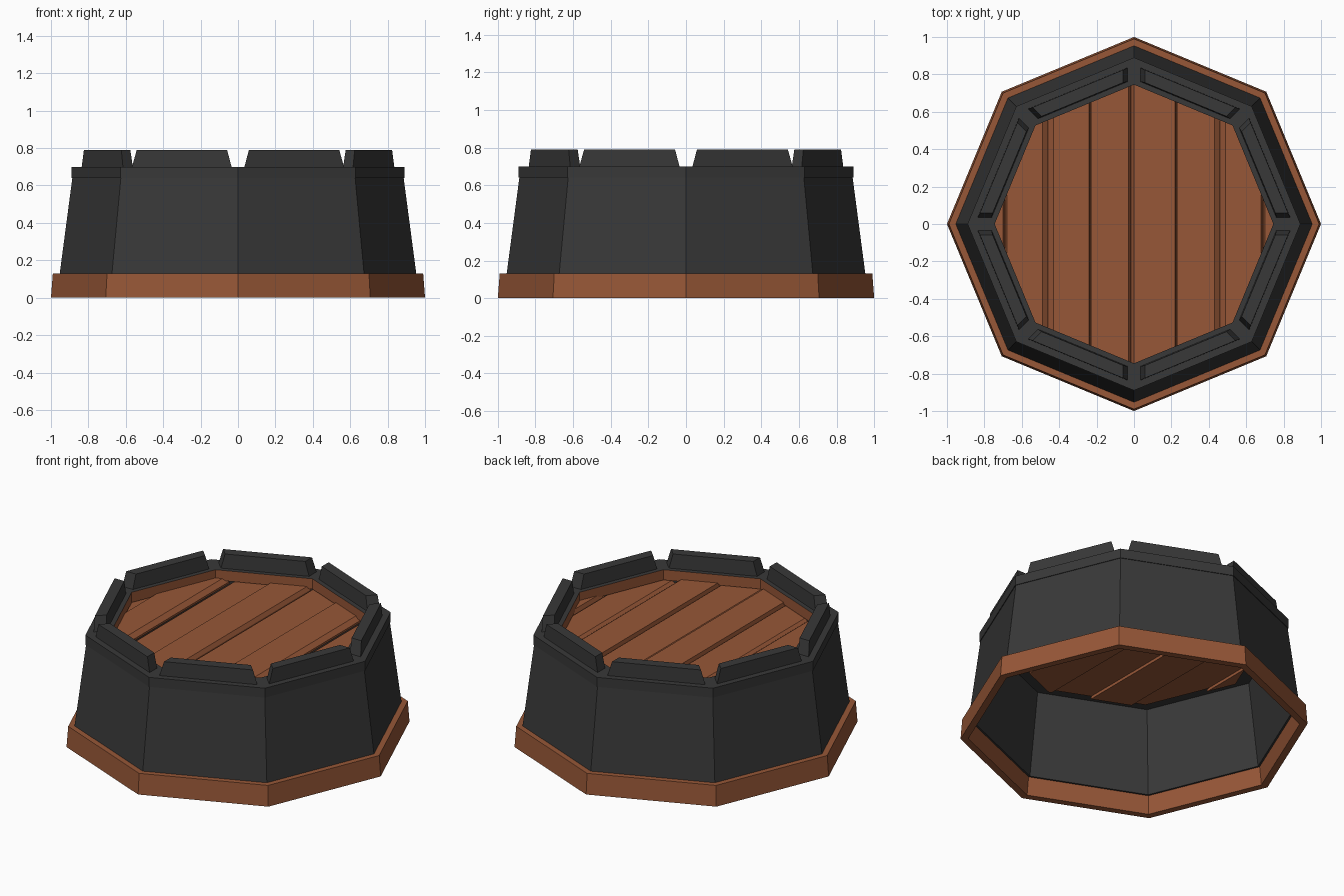
import bpy, bmesh, math
from mathutils import Vector

if "Cube" in bpy.data.objects:
    bpy.data.objects.remove(bpy.data.objects["Cube"])

SIDES = 8
APO = math.cos(math.pi / SIDES)   # apothem / radius
HALF = math.sin(math.pi / SIDES)  # half side / radius


def material(name, rgb):
    m = bpy.data.materials.new(name)
    m.diffuse_color = (*rgb, 1)
    m.use_nodes = True
    m.node_tree.nodes["Principled BSDF"].inputs["Base Color"].default_value = m.diffuse_color
    return m


WOOD = material("brown wood", (0.31, 0.095, 0.038))
STONE = material("dark grey", (0.04, 0.04, 0.04))


def finish(bm, name, *mats):
    bmesh.ops.recalc_face_normals(bm, faces=bm.faces)
    me = bpy.data.meshes.new(name)
    bm.to_mesh(me)
    bm.free()
    ob = bpy.data.objects.new(name, me)
    for m in mats:
        me.materials.append(m)
    bpy.context.collection.objects.link(ob)
    return ob


def ring(name, profile, *mats, inner_edge=None):
    """Octagonal ring from a closed (radius, z) profile; one profile edge may use the second material."""
    bm = bmesh.new()
    loops = []
    for i in range(SIDES):
        a = 2 * math.pi * i / SIDES
        loops.append([bm.verts.new((r * math.cos(a), r * math.sin(a), z)) for r, z in profile])
    n = len(profile)
    for i in range(SIDES):
        p, q = loops[i], loops[(i + 1) % SIDES]
        for j in range(n):
            k = (j + 1) % n
            f = bm.faces.new((p[j], q[j], q[k], p[k]))
            f.material_index = 1 if j == inner_edge else 0
    return finish(bm, name, *mats)


def prism(bm, lower, upper):
    """Solid between two matching point loops."""
    lo = [bm.verts.new(p) for p in lower]
    up = [bm.verts.new(p) for p in upper]
    bm.faces.new(lo)
    bm.faces.new(up)
    for i in range(len(lo)):
        j = (i + 1) % len(lo)
        bm.faces.new((lo[i], lo[j], up[j], up[i]))


# Wooden base trim
ring("base_trim", [(1.0, 0), (0.99, 0.13), (0.94, 0.13), (0.955, 0)], WOOD)

# Sloping wall, open underneath
ring("wall", [(0.955, 0.115), (0.885, 0.645), (0.86, 0.645), (0.93, 0.115)], STONE)

# Rim on top of the wall, with a wooden inner face
ring("rim", [(0.89, 0.64), (0.89, 0.70), (0.745, 0.70), (0.745, 0.635)],
     STONE, WOOD, inner_edge=2)

# Raised blocks on the rim, one per side, with sloped ends
for i in range(SIDES):
    a = 2 * math.pi * (i + 0.5) / SIDES
    out, side = Vector((math.cos(a), math.sin(a), 0)), Vector((-math.sin(a), math.cos(a), 0))

    def outline(r_in, r_out, gap, z):
        pts = []
        for r, s in ((r_out, -1), (r_out, 1), (r_in, 1), (r_in, -1)):
            pts.append(out * r * APO + side * s * (r * HALF - gap) + Vector((0, 0, z)))
        return pts

    bm = bmesh.new()
    prism(bm, outline(0.775, 0.85, 0.036, 0.695), outline(0.78, 0.848, 0.063, 0.79))
    finish(bm, f"rim_block_{i + 1}", STONE)

# Plank deck: bevelled boards at stepped heights, trimmed to the octagon
edges = [-0.80, -0.69, -0.46, -0.235, -0.015, 0.225, 0.46, 0.69, 0.80]
bevels = [0.01, 0.01, 0.03, 0.006, 0.015, 0.006, 0.03, 0.01, 0.01]
for i in range(len(edges) - 1):
    x0, x1 = edges[i], edges[i + 1]
    top = 0.648 if i % 2 else 0.63
    b0, b1 = bevels[i], bevels[i + 1]
    bm = bmesh.new()
    section = [(x0, top - 0.035), (x1, top - 0.035), (x1, top - 0.022), (x1 - b1, top),
               (x0 + b0, top), (x0, top - 0.022)]
    prism(bm, [(x, -0.8, z) for x, z in section], [(x, 0.8, z) for x, z in section])
    for k in range(SIDES):
        a = 2 * math.pi * (k + 0.5) / SIDES
        n = Vector((math.cos(a), math.sin(a), 0))
        res = bmesh.ops.bisect_plane(bm, geom=bm.verts[:] + bm.edges[:] + bm.faces[:],
                                     plane_co=n * 0.76 * APO, plane_no=n, clear_outer=True)
        cut = [g for g in res["geom_cut"] if isinstance(g, bmesh.types.BMEdge)]
        if cut:
            bmesh.ops.holes_fill(bm, edges=cut, sides=0)
    if bm.faces:
        finish(bm, f"deck_plank_{i + 1}", WOOD)
    else:
        bm.free()
